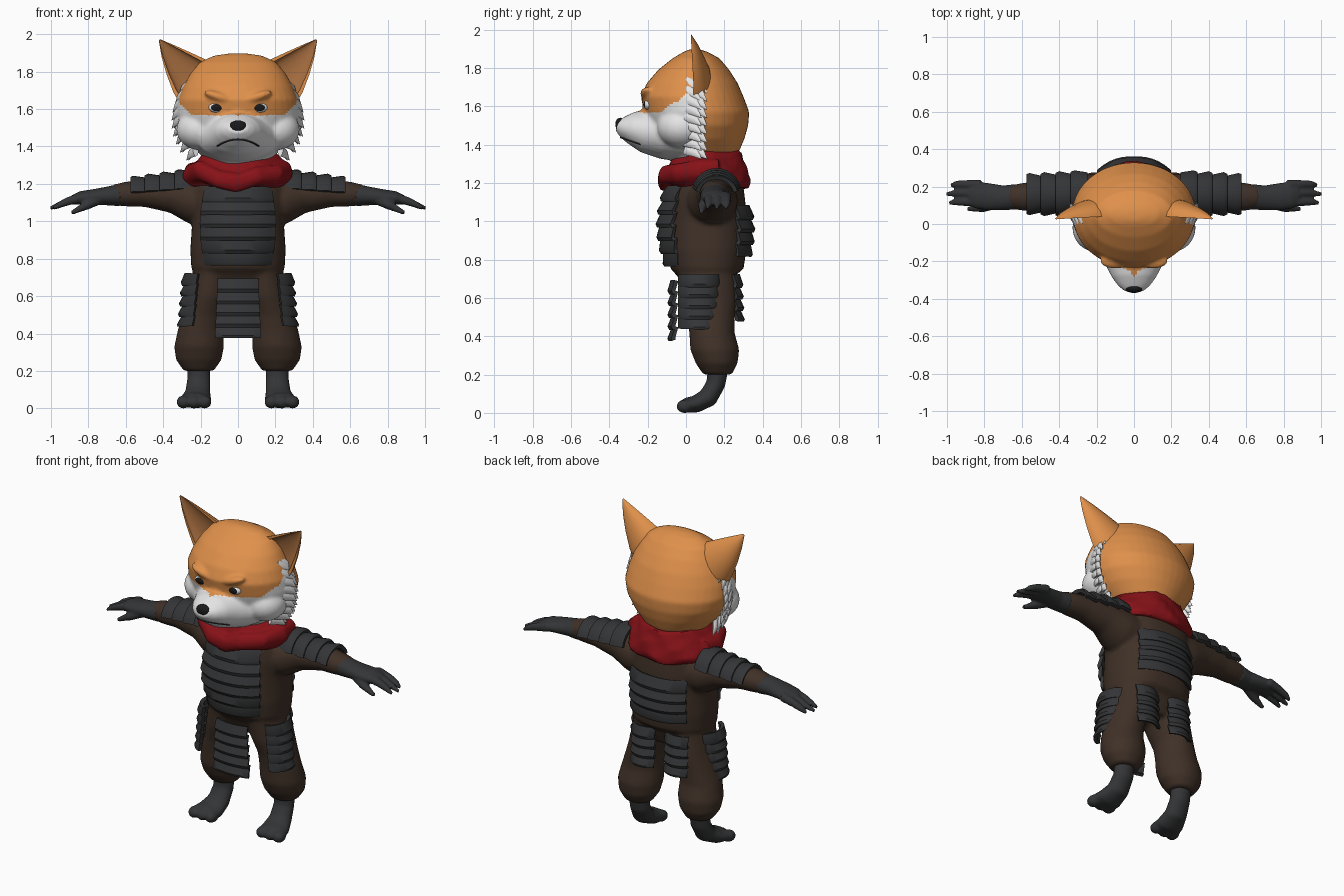
import bpy
import bmesh
import math
from math import sin, cos, pi
from mathutils import Vector, Matrix

if "Cube" in bpy.data.objects:
    bpy.data.objects.remove(bpy.data.objects["Cube"])


def material(name, r, g, b):
    m = bpy.data.materials.new(name)
    m.use_nodes = True
    m.diffuse_color = (r, g, b, 1)
    shader = m.node_tree.nodes["Principled BSDF"]
    shader.inputs["Base Color"].default_value = (r, g, b, 1)
    shader.inputs["Roughness"].default_value = 0.8
    return m


ORANGE = material("orange fur", .74, .28, .07)
INNER = material("inner ear", .42, .17, .055)
WHITE = material("white fur", .78, .78, .78)
BROWN = material("brown cloth", .05, .03, .02)
ARMOUR = material("dark armour", .034, .035, .037)
RED = material("red scarf", .24, .006, .009)
BLACK = material("black", .01, .01, .011)


def skin(bm, rings, cap=True):
    """Bridge closed rings of points into a surface."""
    loops = [[bm.verts.new(p) for p in ring] for ring in rings]
    n = len(loops[0])
    for a, b in zip(loops, loops[1:]):
        for i in range(n):
            bm.faces.new((a[i], a[(i + 1) % n], b[(i + 1) % n], b[i]))
    if cap:
        bm.faces.new(loops[0][::-1])
        bm.faces.new(loops[-1])


def tube(bm, stations, ref=(1, 0, 0), n=28, level=False, power=1.0):
    """Elliptical tube through (x, y, z, radius along ref, other radius)."""
    centres = [Vector(s[:3]) for s in stations]
    rings = []
    for i, s in enumerate(stations):
        t = centres[min(i + 1, len(centres) - 1)] - centres[max(i - 1, 0)]
        t = Vector((0, 0, 1)) if level else t.normalized()
        u = Vector(ref)
        u = (u - t * u.dot(t)).normalized()
        w = t.cross(u)
        ring = []
        for k in range(n):
            c, d = cos(2 * pi * k / n), sin(2 * pi * k / n)
            c, d = (math.copysign(abs(q) ** power, q) for q in (c, d))
            ring.append(centres[i] + u * s[3] * c + w * s[4] * d)
        rings.append(ring)
    skin(bm, rings)


def stack(bm, rows, power=1.0):
    """Upright body of (z, front y, back y, half width) rows."""
    tube(bm, [(0, (f + b) / 2, z, w, (b - f) / 2) for z, f, b, w in rows],
         n=40, level=True, power=power)


def ball(bm, centre, size, tilt=0):
    m = (Matrix.Translation(centre) @ Matrix.Rotation(tilt, 4, 'Y')
         @ Matrix.Diagonal((*size, 1)) @ Matrix.Rotation(pi / 2, 4, 'X'))
    bmesh.ops.create_uvsphere(bm, u_segments=24, v_segments=16, radius=1, matrix=m)


def mirror(bm):
    copy = bmesh.ops.duplicate(bm, geom=bm.verts[:] + bm.edges[:] + bm.faces[:])
    for g in copy["geom"]:
        if isinstance(g, bmesh.types.BMVert):
            g.co.x *= -1


def finish(name, bm, *mats, voxel=0, solid=0, smooth=4):
    bmesh.ops.recalc_face_normals(bm, faces=bm.faces[:])
    mesh = bpy.data.meshes.new(name)
    bm.to_mesh(mesh)
    bm.free()
    ob = bpy.data.objects.new(name, mesh)
    bpy.context.collection.objects.link(ob)
    for m in mats:
        mesh.materials.append(m)
    if voxel:
        mod = ob.modifiers.new("Fuse", 'REMESH')
        mod.mode, mod.voxel_size = 'VOXEL', voxel
        mod = ob.modifiers.new("Soften", 'SMOOTH')
        mod.iterations = smooth
    if solid:
        mod = ob.modifiers.new("Thickness", 'SOLIDIFY')
        mod.thickness, mod.offset = solid, 0
    bpy.context.view_layer.update()
    if voxel or solid:
        deps = bpy.context.evaluated_depsgraph_get()
        baked = bpy.data.meshes.new_from_object(ob.evaluated_get(deps))
        ob.modifiers.clear()
        ob.data = baked
        bpy.context.view_layer.update()
    return ob


def panel(name, f, lames, paired=False, n=12):
    """Armour plate of overlapping lames; f(u, v, lift) gives a point."""
    bm = bmesh.new()
    rows = []
    for k in range(lames):
        for v, lift in ((k, 0), (k + .85, .016), (k + 1, .012)):
            rows.append([bm.verts.new(f(2 * i / n - 1, v / lames, lift)) for i in range(n + 1)])
    for a, b in zip(rows, rows[1:]):
        for i in range(n):
            bm.faces.new((a[i], a[i + 1], b[i + 1], b[i]))
    if paired:
        mirror(bm)
    finish(name, bm, ARMOUR, solid=.022)


# Body: sleeves and trousers fused to the torso
bm = bmesh.new()
tube(bm, [(.12, .13, 1.1, .14, .14), (.25, .14, 1.11, .13, .12), (.35, .15, 1.14, .1, .095),
          (.5, .15, 1.15, .08, .073), (.6, .145, 1.145, .074, .066),
          (.67, .145, 1.14, .06, .055)], ref=(0, 1, 0))
tube(bm, [(.13, .11, .74, .11, .15), (.155, .12, .6, .112, .145), (.185, .13, .5, .11, .125),
          (.2, .135, .42, .122, .118), (.208, .15, .33, .133, .128), (.21, .16, .26, .122, .11),
          (.21, .165, .2, .08, .075)], level=True)
mirror(bm)
stack(bm, [(.62, 0, .22, .17), (.69, -.03, .25, .215), (.72, -.05, .26, .22), (.75, -.08, .3, .25),
           (.85, -.095, .315, .255), (1, -.095, .315, .245), (1.1, -.09, .31, .25),
           (1.18, -.07, .3, .25), (1.25, -.03, .28, .21), (1.33, 0, .22, .15)], power=.85)
finish("clothed_body", bm, BROWN, voxel=.013)

# Gloved hands
bm = bmesh.new()
tube(bm, [(.63, .145, 1.14, .068, .06), (.7, .14, 1.135, .066, .05), (.77, .145, 1.13, .072, .042),
          (.84, .155, 1.125, .072, .036), (.88, .16, 1.115, .055, .026)], ref=(0, 1, 0))
for y, tip in ((.212, .98), (.165, 1.005), (.118, .99)):
    tube(bm, [(.82, y, 1.13, .026, .028), (.9, y, 1.11, .023, .023),
              (.95, y, 1.09, .019, .018), (tip, y - .005, 1.07, .01, .009)], ref=(0, 1, 0), n=12)
tube(bm, [(.74, .11, 1.12, .03, .03), (.81, .088, 1.085, .026, .024),
          (.89, .08, 1.045, .012, .011)], ref=(0, 1, 0), n=12)
mirror(bm)
finish("gloves", bm, ARMOUR, voxel=.008, smooth=2)

# Feet
bm = bmesh.new()
tube(bm, [(.21, .17, .25, .06, .055), (.21, .155, .15, .062, .05), (.215, .115, .08, .068, .052),
          (.225, .05, .045, .085, .045), (.235, -.005, .04, .09, .038)])
for x in (.178, .235, .292):
    ball(bm, (x, -.008, .034), (.037, .042, .035))
mirror(bm)
finish("feet", bm, ARMOUR, voxel=.01, smooth=3)

# Armour plates
panel("chest_plate", lambda u, v, d: (
    u * (.172 + .026 * sin(pi * v)), -.092 - .04 * sin(pi * v) - d + .075 * abs(u) ** 2.5,
    1.18 - .41 * v), 6)
panel("back_plate", lambda u, v, d: (
    u * .19, .32 + .015 * sin(pi * v) + d - .07 * abs(u) ** 2.5, 1.08 - .26 * v), 4)
panel("front_skirt_plate", lambda u, v, d: (
    u * (.105 + .016 * v), -.07 - d + .02 * u * u, .69 - .31 * v), 5)
panel("side_skirt_plates", lambda u, v, d: (
    .18 + .025 * v + (.095 + d) * cos(u * 1.25), .07 + .108 * sin(u * 1.25), .72 - .28 * v), 5, True)
panel("rear_skirt_plates", lambda u, v, d: (
    .115 + .075 * u, .27 + .01 * v + d - .03 * u * u, .72 - .24 * v), 4, True)
panel("shoulder_plates", lambda u, v, d: (
    .25 + .32 * v, .16 + (.108 - .02 * v + d) * sin(u * 1.35),
    1.148 - .015 * v + (.112 - .03 * v + d) * cos(u * 1.35)), 4, True)

# Scarf: wavy wrap with two rolled folds meeting in front
bm = bmesh.new()
tube(bm, [(.0, -.115, 1.235, .05, .035), (.1, -.105, 1.25, .05, .04), (.2, -.04, 1.26, .055, .045),
          (.25, .07, 1.26, .055, .045), (.24, .17, 1.26, .06, .045)], ref=(0, 0, 1))
mirror(bm)
stack(bm, [(1.18, -.07, .33, .26), (1.21, -.095, .335, .28), (1.27, -.1, .32, .265),
           (1.32, -.09, .3, .235), (1.36, -.06, .29, .2)])
for v in bm.verts:
    a = math.atan2(v.co.x, .11 - v.co.y)
    v.co.xy *= 1 + .02 * sin(7 * a + 40 * v.co.z)
    v.co.z += .012 * sin(5 * a) - .03 * max(0, cos(a)) ** 6
finish("scarf", bm, RED, voxel=.012, smooth=2)

# Head: skull, muzzle, cheeks and brows
bm = bmesh.new()
ball(bm, (.1, -.195, 1.665), (.085, .045, .026), tilt=-.3)
ball(bm, (.2, -.02, 1.49), (.13, .13, .11))
mirror(bm)
stack(bm, [(1.27, -.04, .2, .12), (1.36, -.12, .275, .205), (1.43, -.17, .305, .27),
           (1.5, -.2, .325, .315), (1.57, -.22, .33, .332), (1.65, -.235, .3, .322),
           (1.72, -.205, .27, .295), (1.79, -.145, .225, .255), (1.85, -.07, .175, .205),
           (1.885, -.01, .11, .13), (1.897, .02, .07, .05)])
tube(bm, [(0, 0, 1.44, .24, .13), (0, -.11, 1.455, .22, .132), (0, -.215, 1.472, .155, .115),
          (0, -.285, 1.486, .118, .085), (0, -.33, 1.492, .085, .056),
          (0, -.358, 1.502, .05, .03)])
head = finish("head", bm, ORANGE, WHITE, voxel=.011)
for p in head.data.polygons:
    x, y, z = p.center
    jag = .018 * abs((z * 14) % 1 - .5)
    edge = 1.562 + .65 * max(0, y + .14) + .02 * abs((y * 12) % 1 - .5)
    p.material_index = int(y < .06 + jag and z < edge)


def face_y(x, z):
    hit, point, normal, index = head.ray_cast(Vector((x, -2, z)), Vector((0, 1, 0)))
    return point.y if hit else -.2


# Cheek fur tufts
bm = bmesh.new()
for k in range(9):
    z = 1.36 + .043 * k
    w = .335 * math.sqrt(max(.1, 1 - ((z - 1.56) / .31) ** 2))
    for y, reach in ((.03, .02), (.06, .008)):
        tube(bm, [(w - .03, y - .03, z + .02, .018, .036), (w - .002, y + .015, z, .014, .026),
                  (w + reach, y + .05, z - .035, .001, .001)], n=8)
mirror(bm)
finish("cheek_tufts", bm, WHITE)

# Ears: cupped shells opening forward, darker inside
bm = bmesh.new()
rings = []
across = Vector((.72, 0, -.69))
for x, y, z, a, b in ((.2, .06, 1.71, .14, .1), (.255, .06, 1.775, .125, .085),
                      (.32, .055, 1.845, .086, .06), (.375, .05, 1.91, .046, .035),
                      (.42, .045, 1.97, .005, .005)):
    arc = [(pi * k / 10, 1, 1) for k in range(11)] + [(pi - pi * k / 10, .84, .5) for k in range(11)]
    rings.append([Vector((x, y, z)) + across * a * s * cos(t) + Vector((0, b * d * sin(t) - .02, 0))
                  for t, s, d in arc])
skin(bm, rings)
for i, f in enumerate(bm.faces):
    f.material_index = int(i < 88 and 10 < i % 22 < 21)
mirror(bm)
finish("ears", bm, ORANGE, INNER)

# Eyes: white balls with dark pupils
bm = bmesh.new()
ball(bm, (.115, face_y(.115, 1.608) + .012, 1.608), (.042, .024, .027))
front = min(v.co.y for v in bm.verts)
for f in bm.faces:
    f.material_index = int(f.calc_center_median().y < front + .0065)
mirror(bm)
finish("eyes", bm, WHITE, BLACK)

# Nose and frowning mouth
bm = bmesh.new()
ball(bm, (0, -.343, 1.505), (.047, .026, .035))
finish("nose", bm, BLACK)
bm = bmesh.new()
mouth = [.11 * (k / 8 - 1) for k in range(17)]
tube(bm, [(x, face_y(x, 1.438 - 3 * x * x), 1.438 - 3 * x * x, .005, .005) for x in mouth],
     ref=(0, 0, 1), n=8)
finish("mouth", bm, ARMOUR)

# Shading
for ob in bpy.context.scene.objects:
    ob.select_set(ob.type == 'MESH')
bpy.context.view_layer.objects.active = head
bpy.ops.object.shade_smooth_by_angle(angle=math.radians(40))
